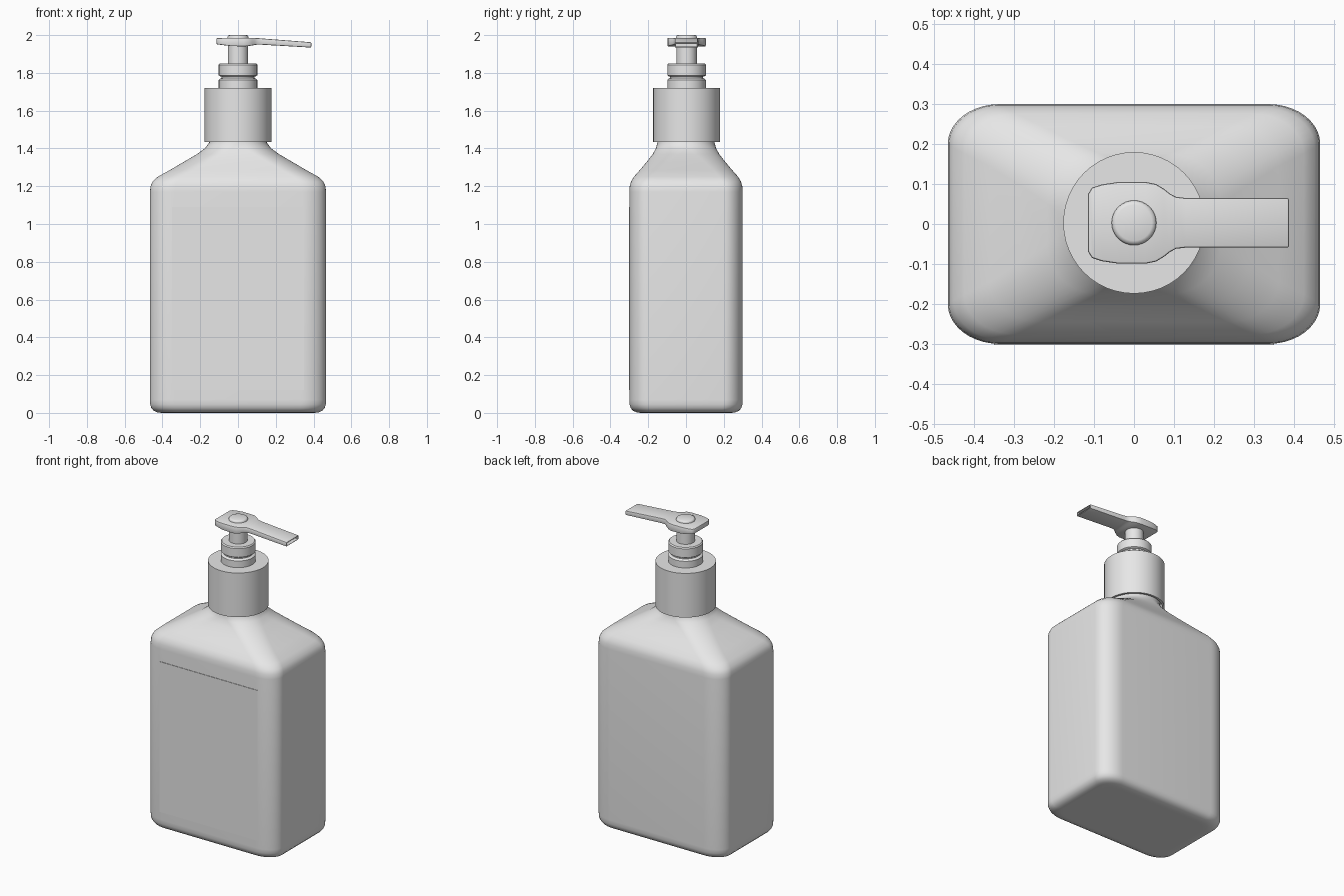
import bpy
import bmesh
from math import cos, sin, pi, radians

cube = bpy.data.objects.get("Cube")
if cube:
    bpy.data.objects.remove(cube, do_unlink=True)

# One plain grey for everything
grey = bpy.data.materials.new("plain_grey")
grey.use_nodes = True
colour = (0.8, 0.8, 0.8, 1)
grey.diffuse_color = colour
grey.node_tree.nodes["Principled BSDF"].inputs["Base Color"].default_value = colour

PUMP_Y = 0.003


def finish(name, bm, angle=38):
    """Turn a bmesh into a smooth-shaded object that keeps its sharp edges."""
    bmesh.ops.recalc_face_normals(bm, faces=bm.faces[:])
    mesh = bpy.data.meshes.new(name)
    bm.to_mesh(mesh)
    bm.free()
    mesh.materials.append(grey)
    obj = bpy.data.objects.new(name, mesh)
    bpy.context.collection.objects.link(obj)
    bpy.ops.object.select_all(action="DESELECT")
    obj.select_set(True)
    bpy.context.view_layer.objects.active = obj
    bpy.ops.object.shade_smooth_by_angle(angle=radians(angle))
    return obj


def loft(rings):
    """Skin a list of equal-length point rings and close both ends."""
    bm = bmesh.new()
    loops = [[bm.verts.new(p) for p in ring] for ring in rings]
    n = len(loops[0])
    for a, b in zip(loops, loops[1:]):
        for i in range(n):
            j = (i + 1) % n
            bm.faces.new((a[i], a[j], b[j], b[i]))
    bm.faces.new(loops[0][::-1])
    bm.faces.new(loops[-1])
    return bm


def lathe(name, profile, sides=48):
    rings = [[(r * cos(2 * pi * i / sides), PUMP_Y + r * sin(2 * pi * i / sides), z)
              for i in range(sides)] for r, z in profile]
    return finish(name, loft(rings))


def rounded_rectangle(z, hx, hy, rx, ry, steps=10):
    """Ring with elliptical corners of radii rx, ry."""
    ring = []
    for quarter, (sx, sy) in enumerate(((1, 1), (-1, 1), (-1, -1), (1, -1))):
        for k in range(steps + 1):
            a = (quarter + k / steps) * pi / 2
            ring.append((sx * (hx - rx) + rx * cos(a), sy * (hy - ry) + ry * sin(a), z))
    return ring


# Bottle body: rounded foot, straight walls, shoulder blending into a round neck
sections = [
    (0.000, 0.390, 0.225, 0.10, 0.08),
    (0.000, 0.405, 0.240, 0.10, 0.08),
    (0.003, 0.428, 0.262, 0.11, 0.09),
    (0.012, 0.447, 0.281, 0.12, 0.09),
    (0.026, 0.459, 0.293, 0.13, 0.10),
    (0.045, 0.465, 0.299, 0.13, 0.10),
    (0.070, 0.466, 0.300, 0.13, 0.10),
    (1.170, 0.466, 0.300, 0.13, 0.10),
    (1.200, 0.463, 0.298, 0.13, 0.10),
    (1.225, 0.452, 0.291, 0.13, 0.10),
    (1.250, 0.425, 0.276, 0.13, 0.10),
    (1.285, 0.362, 0.245, 0.13, 0.10),
    (1.330, 0.285, 0.207, 0.13, 0.11),
    (1.370, 0.217, 0.176, 0.13, 0.125),
    (1.400, 0.176, 0.160, 0.14, 0.14),
    (1.430, 0.153, 0.151, 0.147, 0.147),
    (1.500, 0.150, 0.150, 0.147, 0.147),
]
finish("bottle_body", loft([rounded_rectangle(*s) for s in sections]), 45)

# Thin front label plate
front, back = -0.303, -0.298
finish("front_label", loft([[(-0.35, y, 0.12), (0.35, y, 0.12), (0.35, y, 1.09), (-0.35, y, 1.09)]
                            for y in (front, back)]))

# Screw cap, hollow underneath
lathe("screw_cap", [(0.163, 1.49), (0.163, 1.435), (0.177, 1.435), (0.177, 1.72)])

# Pump collars with a groove between them
lathe("lower_collar", [(0.102, 1.71), (0.102, 1.763), (0.095, 1.77), (0.088, 1.772)])
lathe("collar_groove", [(0.088, 1.765), (0.088, 1.79)])
lathe("upper_collar", [(0.095, 1.782), (0.102, 1.787), (0.102, 1.843), (0.096, 1.85)])

# Pump stem and the button on top of the head
lathe("pump_stem", [(0.054, 1.84), (0.054, 1.96)], 32)
lathe("top_button", [(0.056, 1.97), (0.056, 1.990), (0.052, 1.997), (0.045, 2.0)], 32)

# Pump head and spout: x, half width, bottom z, top z
stations = [
    (-0.115, 0.072, 1.952, 1.983),
    (-0.105, 0.088, 1.950, 1.984),
    (-0.080, 0.096, 1.947, 1.985),
    (-0.040, 0.102, 1.942, 1.986),
    (0.030, 0.102, 1.940, 1.986),
    (0.055, 0.097, 1.942, 1.986),
    (0.075, 0.085, 1.945, 1.985),
    (0.090, 0.073, 1.948, 1.985),
    (0.105, 0.065, 1.950, 1.984),
    (0.130, 0.062, 1.949, 1.982),
    (0.388, 0.062, 1.934, 1.962),
]
bm = loft([[(x, PUMP_Y - w, lo), (x, PUMP_Y + w, lo), (x, PUMP_Y + w, hi), (x, PUMP_Y - w, hi)]
           for x, w, lo, hi in stations])
bmesh.ops.recalc_face_normals(bm, faces=bm.faces[:])
rims = [e for e in bm.edges if e.calc_face_angle(0) > radians(50)]
bmesh.ops.bevel(bm, geom=rims, offset=0.005, segments=2, profile=0.5, affect="EDGES")
# Spout outlet sunk into the tip
bm.normal_update()
tip = max(bm.faces, key=lambda f: f.calc_center_median().x)
bmesh.ops.inset_region(bm, faces=[tip], thickness=0.002)
for v in tip.verts:
    v.co.x -= 0.03
finish("pump_head", bm)
